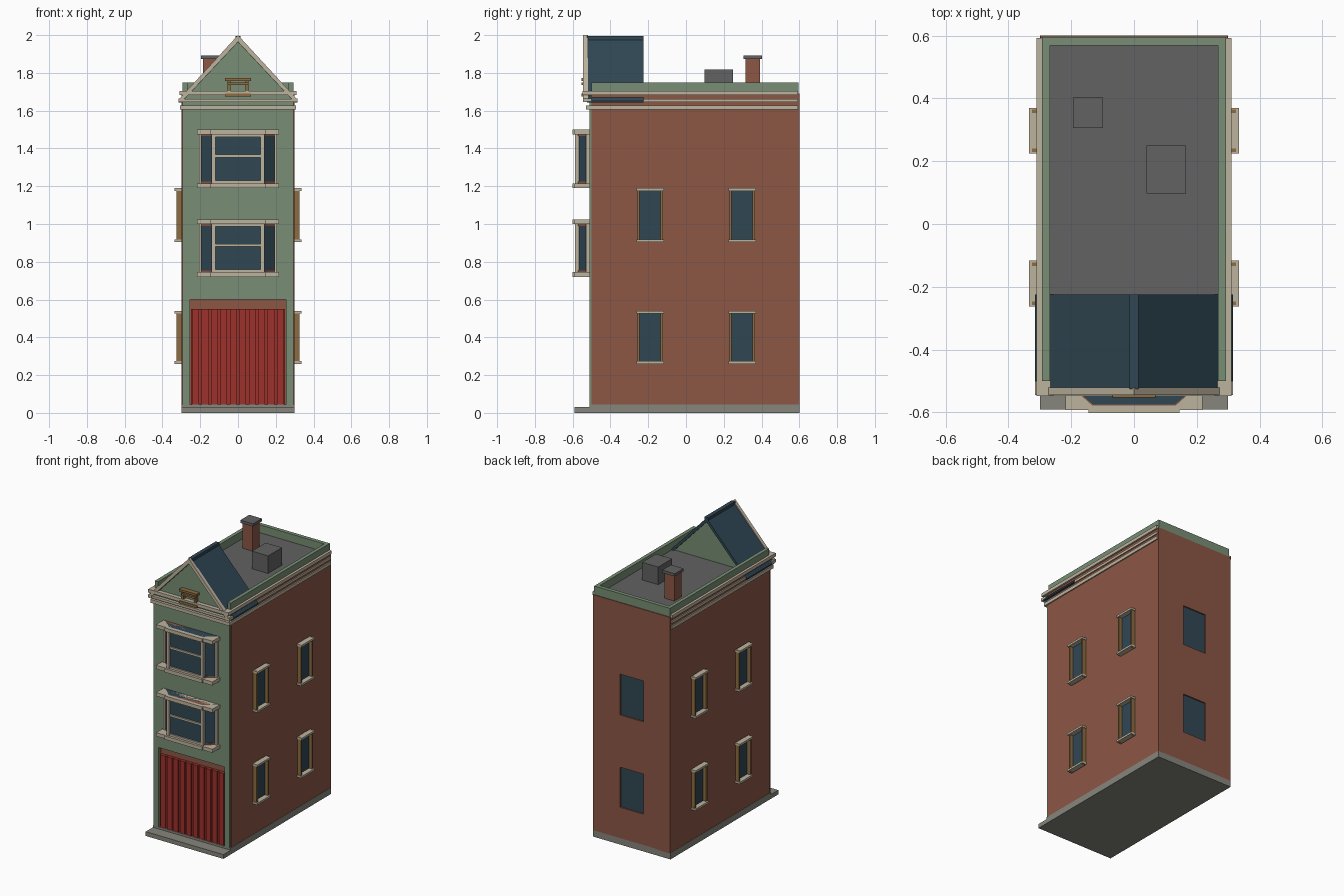
import bpy
import bmesh
from mathutils import Vector

default_cube = bpy.data.objects.get("Cube")
if default_cube:
    bpy.data.objects.remove(default_cube, do_unlink=True)


def make_material(name, red, green, blue):
    """Flat material from display colour values, converted to linear."""
    linear = [((c / 255 + 0.055) / 1.055) ** 2.4 for c in (red, green, blue)]
    colour = (*linear, 1)
    material = bpy.data.materials.new(name)
    material.use_nodes = True
    material.diffuse_color = colour
    shader = material.node_tree.nodes["Principled BSDF"]
    shader.inputs["Base Color"].default_value = colour
    shader.inputs["Roughness"].default_value = 0.8
    return material


GREEN = make_material("sage green paint", 120, 142, 117)
BRICK = make_material("red brown brick", 140, 87, 69)
CREAM = make_material("cream trim", 190, 179, 158)
RED = make_material("garage door red", 158, 49, 43)
SLATE = make_material("dark blue slate and glass", 48, 71, 84)
WOOD = make_material("ochre wood", 140, 108, 65)
ROOF = make_material("flat roof grey", 98, 98, 98)
STONE = make_material("stone grey", 134, 133, 124)


def prism(name, outline, axis, start, end, material):
    """Extrude a flat outline along axis 'y' (outline is x, z) or 'z' (outline is x, y)."""
    def place(point, depth):
        u, v = point
        return Vector((u, depth, v)) if axis == "y" else Vector((u, v, depth))

    bm = bmesh.new()
    face = bm.faces.new([bm.verts.new(place(p, start)) for p in outline])
    extruded = bmesh.ops.extrude_face_region(bm, geom=[face], use_keep_orig=True)
    moved = [g for g in extruded["geom"] if isinstance(g, bmesh.types.BMVert)]
    shift = place((0, 0), end) - place((0, 0), start)
    bmesh.ops.translate(bm, verts=moved, vec=shift)
    bmesh.ops.recalc_face_normals(bm, faces=bm.faces)
    mesh = bpy.data.meshes.new(name)
    bm.to_mesh(mesh)
    bm.free()
    mesh.materials.append(material)
    obj = bpy.data.objects.new(name, mesh)
    bpy.context.collection.objects.link(obj)
    return obj


def box(name, xs, ys, zs, material):
    (x0, x1), (y0, y1) = xs, ys
    return prism(name, [(x0, y0), (x1, y0), (x1, y1), (x0, y1)], "z", *zs, material)


def wide_box(name, half_width, ys, zs, material):
    return box(name, (-half_width, half_width), ys, zs, material)


def side_box(name, side, xs, ys, zs, material):
    return box(name, sorted(side * x for x in xs), ys, zs, material)


def around(centre, half):
    return (centre - half, centre + half)


def carve(target, cutter):
    """Subtract the cutter for good, then delete it."""
    cutter.hide_render = True
    modifier = target.modifiers.new("recess", "BOOLEAN")
    modifier.operation = "DIFFERENCE"
    modifier.solver = "EXACT"
    modifier.object = cutter
    bpy.context.view_layer.objects.active = target
    bpy.ops.object.modifier_apply(modifier=modifier.name)
    bpy.data.objects.remove(cutter, do_unlink=True)


SIDES = {"left": 1, "right": -1}
FLOORS = {"lower": (0.26, 0.54), "upper": (0.905, 1.19)}

# Base slab and front step
wide_box("base_slab", 0.3, (-0.51, 0.6), (0, 0.045), STONE)
wide_box("front_step", 0.3, (-0.59, -0.51), (0, 0.03), STONE)

# Brick body with recesses for the garage door and the back windows
body = wide_box("brick_body", 0.298, (-0.5, 0.6), (0.04, 1.69), BRICK)
carve(body, wide_box("garage_cutter", 0.255, (-0.6, -0.485), (0.045, 0.6), BRICK))
for floor, heights in FLOORS.items():
    carve(body, wide_box("window_cutter", 0.09, (0.588, 0.7), heights, BRICK))
    wide_box(f"{floor}_back_glass", 0.09, (0.58, 0.591), heights, SLATE)

# Painted facade with a garage opening
prism("facade", [(-0.293, 0.045), (-0.255, 0.045), (-0.255, 0.6), (0.255, 0.6),
                 (0.255, 0.045), (0.293, 0.045), (0.293, 1.68), (-0.293, 1.68)],
      "y", -0.512, -0.49, GREEN)

# Garage door with raised planks
wide_box("garage_door", 0.25, (-0.498, -0.48), (0.045, 0.55), RED)
PLANKS = 10
pitch = 0.5 / PLANKS
for i in range(PLANKS):
    x = -0.25 + pitch * (i + 0.5)
    box(f"door_plank_{i + 1}", around(x, pitch * 0.36), (-0.507, -0.497), (0.045, 0.55), RED)


def bay_window(floor, low, high):
    """Canted bay with square cream sill and head."""
    def bay(name, z0, z1, grow, material):
        outline = [(-0.2 - grow, -0.5), (-0.2 - grow, -0.515), (-0.13 - grow, -0.575 - grow),
                   (0.13 + grow, -0.575 - grow), (0.2 + grow, -0.515), (0.2 + grow, -0.5)]
        prism(f"{floor}_bay_{name}", outline, "z", z0, z1, material)

    bay("glass", low, high, 0, SLATE)
    bay("lower_curb", low, low + 0.035, 0.003, BRICK)
    bay("upper_curb", high - 0.035, high, 0.003, BRICK)
    for part, z in (("sill", low), ("head", high - 0.025)):
        wide_box(f"{floor}_bay_{part}", 0.218, (-0.593, -0.5), (z, z + 0.025), CREAM)
        wide_box(f"{floor}_bay_{part}_lip", 0.145, (-0.602, -0.59), (z, z + 0.025), CREAM)
    for z in (low + 0.032, (low + high) / 2 + 0.015, high - 0.032):
        wide_box(f"{floor}_bay_rail", 0.13, (-0.585, -0.57), around(z, 0.007), CREAM)
    for side, s in SIDES.items():
        side_box(f"{floor}_{side}_bay_post", s, (0.12, 0.14), (-0.588, -0.56), (low, high), CREAM)
        side_box(f"{floor}_{side}_wall_post", s, (0.192, 0.207), (-0.53, -0.5), (low, high), CREAM)


bay_window("first_floor", 0.72, 1.025)
bay_window("second_floor", 1.19, 1.5)

# Framed side windows
for side, s in SIDES.items():
    for floor, (low, high) in FLOORS.items():
        for place, y in (("front", -0.19), ("rear", 0.297)):
            label = f"{side}_{floor}_{place}_window"
            side_box(f"{label}_glass", s, (0.29, 0.301), around(y, 0.06), (low, high), SLATE)
            for jamb in (-1, 1):
                side_box(f"{label}_jamb", s, (0.29, 0.325), around(y + jamb * 0.062, 0.006),
                         (low, high), WOOD)
            for part, z in (("sill", low), ("lintel", high - 0.014)):
                side_box(f"{label}_{part}", s, (0.29, 0.335), around(y, 0.073),
                         (z, z + 0.014), CREAM)

# Cornice bands on the front and both sides
BANDS = ((1.605, 1.628, 0.306, -0.53), (1.645, 1.662, 0.306, -0.54), (1.682, 1.705, 0.31, -0.548))
for low, high, reach, front in BANDS:
    wide_box("front_cornice_band", reach, (front, -0.5), (low, high), CREAM)
    for side, s in SIDES.items():
        side_box(f"{side}_cornice_band", s, (0.28, reach), (-0.5, 0.592), (low, high), CREAM)

# Flat roof and parapet
wide_box("flat_roof", 0.28, (-0.49, 0.58), (1.68, 1.695), ROOF)
wide_box("back_parapet", 0.293, (0.568, 0.595), (1.68, 1.75), GREEN)
for side, s in SIDES.items():
    side_box(f"{side}_parapet", s, (0.268, 0.293), (-0.5, 0.568), (1.68, 1.75), GREEN)

# Gable with pitched roof and bargeboards
prism("gable_wall", [(-0.29, 1.66), (0.29, 1.66), (0, 1.975)], "y", -0.52, -0.235, GREEN)


def chevron(name, eave, ridge, reach, thickness, ys, material):
    outline = [(-reach, eave), (0, ridge), (reach, eave),
               (reach, eave - 0.01), (reach - thickness * 0.5, eave - 0.01),
               (0, ridge - thickness), (thickness * 0.5 - reach, eave - 0.01),
               (-reach, eave - 0.01)]
    prism(name, outline, "y", *ys, material)


chevron("gable_roof", 1.652, 1.99, 0.315, 0.028, (-0.525, -0.225), SLATE)
chevron("bargeboard", 1.66, 2.0, 0.313, 0.036, (-0.544, -0.52), CREAM)
wide_box("ridge_cap", 0.014, (-0.525, -0.225), (1.97, 1.995), SLATE)
for side, s in SIDES.items():
    side_box(f"{side}_bargeboard_foot", s, (0.285, 0.315), (-0.545, -0.5), (1.645, 1.665), CREAM)

# Wooden hoist frame on the gable
for part, half, low, high in (("cap", 0.068, 1.757, 1.772), ("beam", 0.055, 1.735, 1.748),
                              ("foot", 0.07, 1.675, 1.692)):
    wide_box(f"gable_frame_{part}", half, (-0.553, -0.515), (low, high), WOOD)
for side, s in SIDES.items():
    side_box(f"{side}_gable_frame_post", s, (0.04, 0.056), (-0.545, -0.515), (1.68, 1.76), WOOD)

# Chimney and roof hatch
box("chimney_shaft", (-0.185, -0.11), (0.315, 0.393), (1.68, 1.875), BRICK)
box("chimney_cap", (-0.195, -0.098), (0.305, 0.403), (1.873, 1.892), ROOF)
box("roof_hatch", (0.04, 0.165), (0.097, 0.25), (1.68, 1.818), ROOF)
